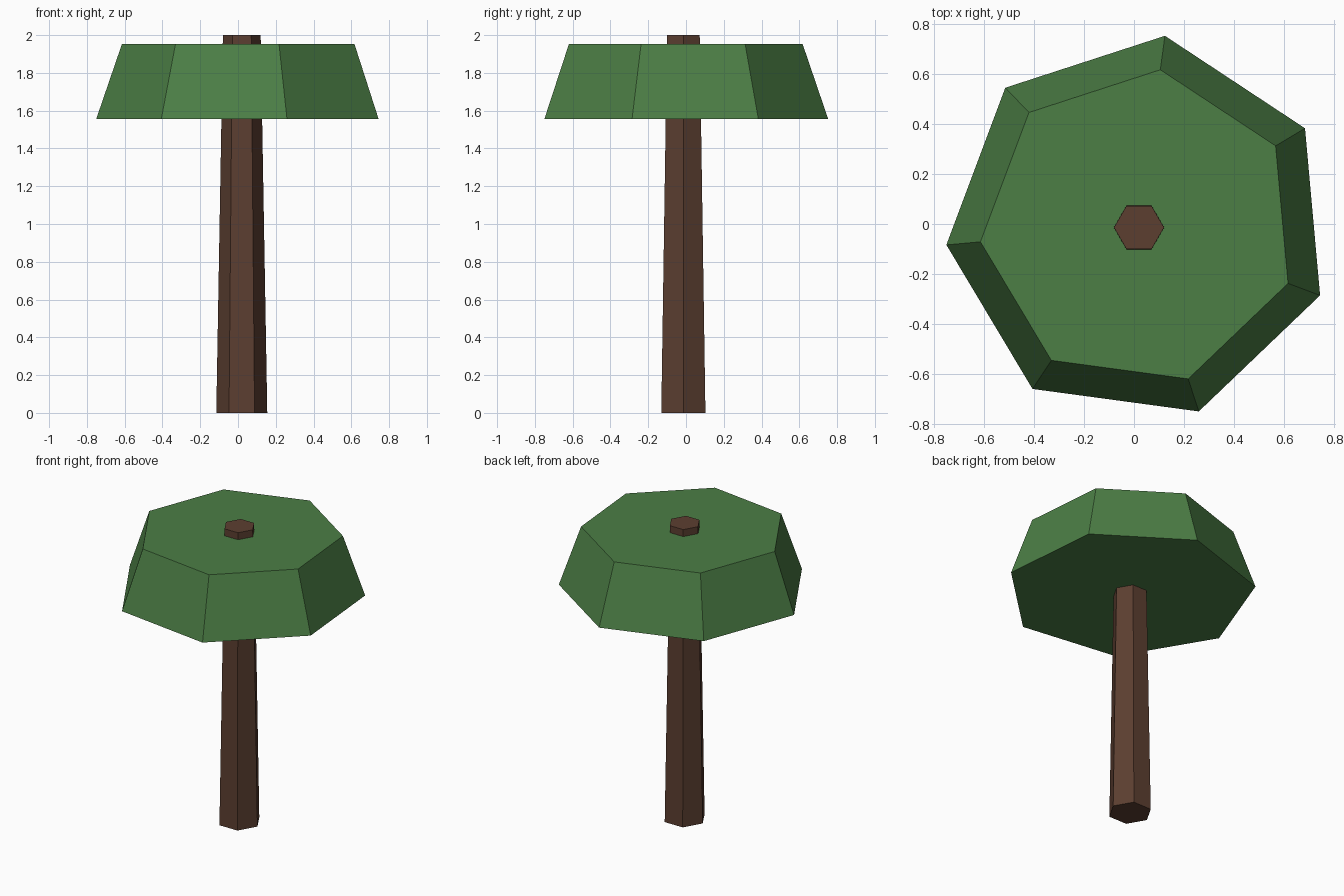
import bpy
import math

if "Cube" in bpy.data.objects:
    bpy.data.objects.remove(bpy.data.objects["Cube"])

CENTRE = (0.02, -0.014)


def material(name, colour):
    mat = bpy.data.materials.new(name)
    mat.diffuse_color = (*colour, 1)
    mat.use_nodes = True
    mat.node_tree.nodes["Principled BSDF"].inputs["Base Color"].default_value = mat.diffuse_color
    return mat


def tapered_prism(name, sides, r_bottom, r_top, z_bottom, z_top, angle, mat):
    """Flat-sided frustum whose first corner points at the given angle."""
    rings = []
    for radius, z in ((r_bottom, z_bottom), (r_top, z_top)):
        for i in range(sides):
            a = math.radians(angle) + i * math.tau / sides
            rings.append((CENTRE[0] + radius * math.cos(a),
                          CENTRE[1] + radius * math.sin(a), z))
    faces = [(i, (i + 1) % sides, sides + (i + 1) % sides, sides + i)
             for i in range(sides)]
    faces.append(tuple(reversed(range(sides))))
    faces.append(tuple(range(sides, 2 * sides)))
    mesh = bpy.data.meshes.new(name)
    mesh.from_pydata(rings, [], faces)
    mesh.materials.append(mat)
    obj = bpy.data.objects.new(name, mesh)
    bpy.context.collection.objects.link(obj)
    return obj


bark = material("bark_brown", (0.107, 0.049, 0.030))
leaf = material("leaf_green", (0.072, 0.210, 0.060))

# Six-sided trunk, its tip poking out above the leaves
tapered_prism("trunk", 6, 0.135, 0.10, 0.0, 2.0, 0.0, bark)

# Seven-sided canopy
tapered_prism("canopy", 7, 0.774, 0.637, 1.555, 1.953, 82.3, leaf)
